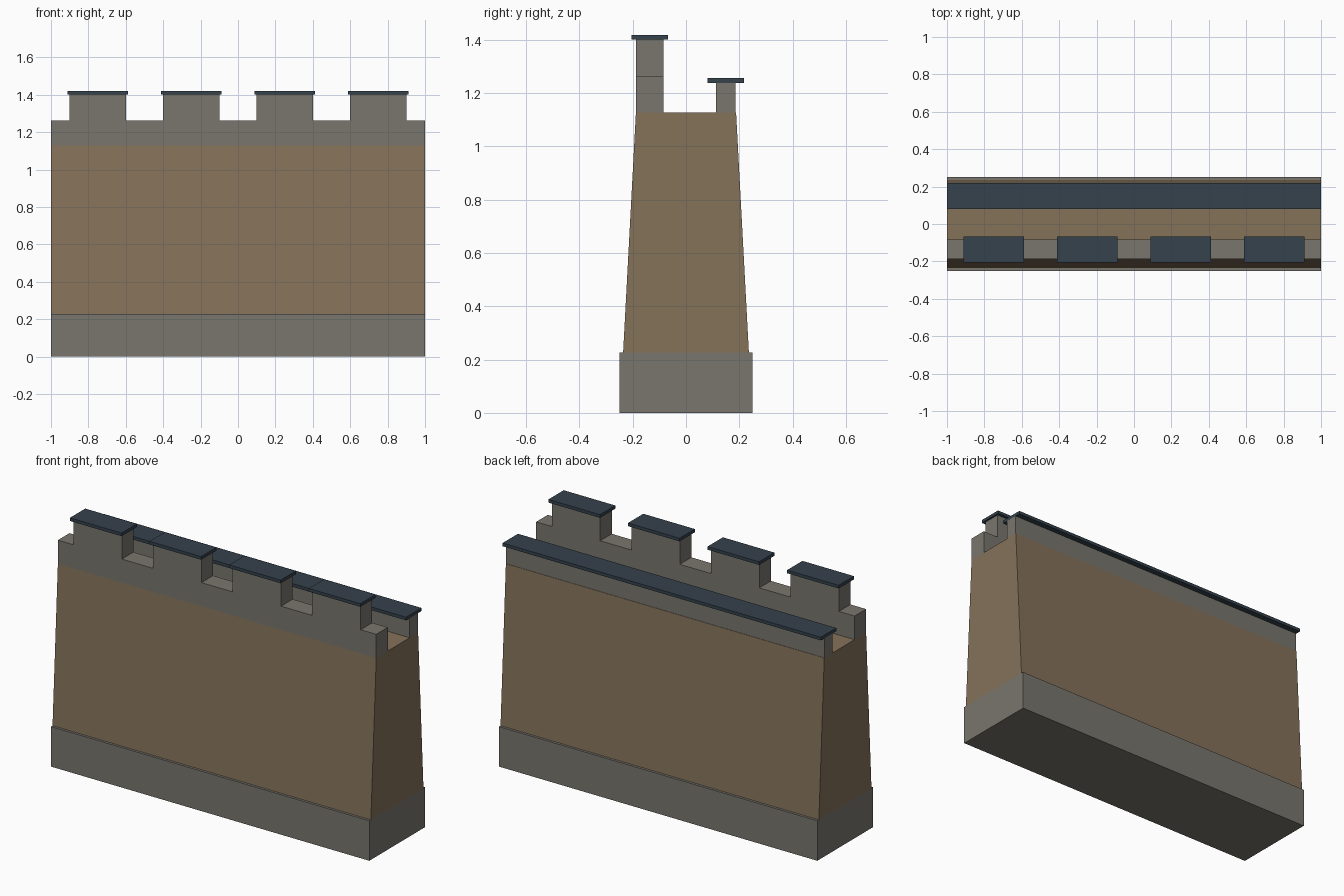
import bpy
import bmesh

cube = bpy.data.objects.get("Cube")
if cube:
    bpy.data.objects.remove(cube, do_unlink=True)


def make_material(name, color):
    mat = bpy.data.materials.new(name)
    mat.use_nodes = True
    mat.diffuse_color = (*color, 1)
    mat.node_tree.nodes["Principled BSDF"].inputs["Base Color"].default_value = (*color, 1)
    return mat


STONE = make_material("grey stone", (0.19, 0.18, 0.155))
EARTH = make_material("brown earth", (0.235, 0.168, 0.102))
SLATE = make_material("dark slate", (0.036, 0.054, 0.074))


def extrude_profile(name, profile, x0, x1, mat):
    """Extrude a y-z outline along x between x0 and x1."""
    bm = bmesh.new()
    face = bm.faces.new([bm.verts.new((x0, y, z)) for y, z in profile])
    result = bmesh.ops.extrude_face_region(bm, geom=[face])
    verts = [g for g in result["geom"] if isinstance(g, bmesh.types.BMVert)]
    bmesh.ops.translate(bm, verts=verts, vec=(x1 - x0, 0, 0))
    bmesh.ops.recalc_face_normals(bm, faces=bm.faces)
    mesh = bpy.data.meshes.new(name)
    bm.to_mesh(mesh)
    bm.free()
    mesh.materials.append(mat)
    obj = bpy.data.objects.new(name, mesh)
    bpy.context.collection.objects.link(obj)
    return obj


def box(name, x, y, z, mat):
    outline = [(y[0], z[0]), (y[1], z[0]), (y[1], z[1]), (y[0], z[1])]
    return extrude_profile(name, outline, x[0], x[1], mat)


FULL = (-1, 1)
FOOT_TOP, WALK, SILL, MERLON_TOP = 0.227, 1.128, 1.262, 1.401
FRONT = (-0.188, -0.084)
REAR = (0.112, 0.186)

# Footing and tapered wall body, whose top is the walkway
box("footing", FULL, (-0.25, 0.25), (0, FOOT_TOP), STONE)
extrude_profile("wall_body", [(-0.236, FOOT_TOP), (0.236, FOOT_TOP),
                              (0.188, WALK), (-0.188, WALK)], -1, 1, EARTH)

# Front parapet with capped merlons
box("front_parapet", FULL, FRONT, (WALK, SILL), STONE)
for i in range(4):
    cx = -0.75 + 0.5 * i
    box(f"merlon_{i + 1}", (cx - 0.152, cx + 0.152), FRONT, (SILL, MERLON_TOP), STONE)
    box(f"merlon_cap_{i + 1}", (cx - 0.162, cx + 0.162), (-0.205, -0.068),
        (MERLON_TOP, 1.419), SLATE)

# Low rear parapet with one continuous cap
box("rear_parapet", FULL, REAR, (WALK, 1.239), STONE)
box("rear_cap", FULL, (0.08, 0.218), (1.239, 1.257), SLATE)
